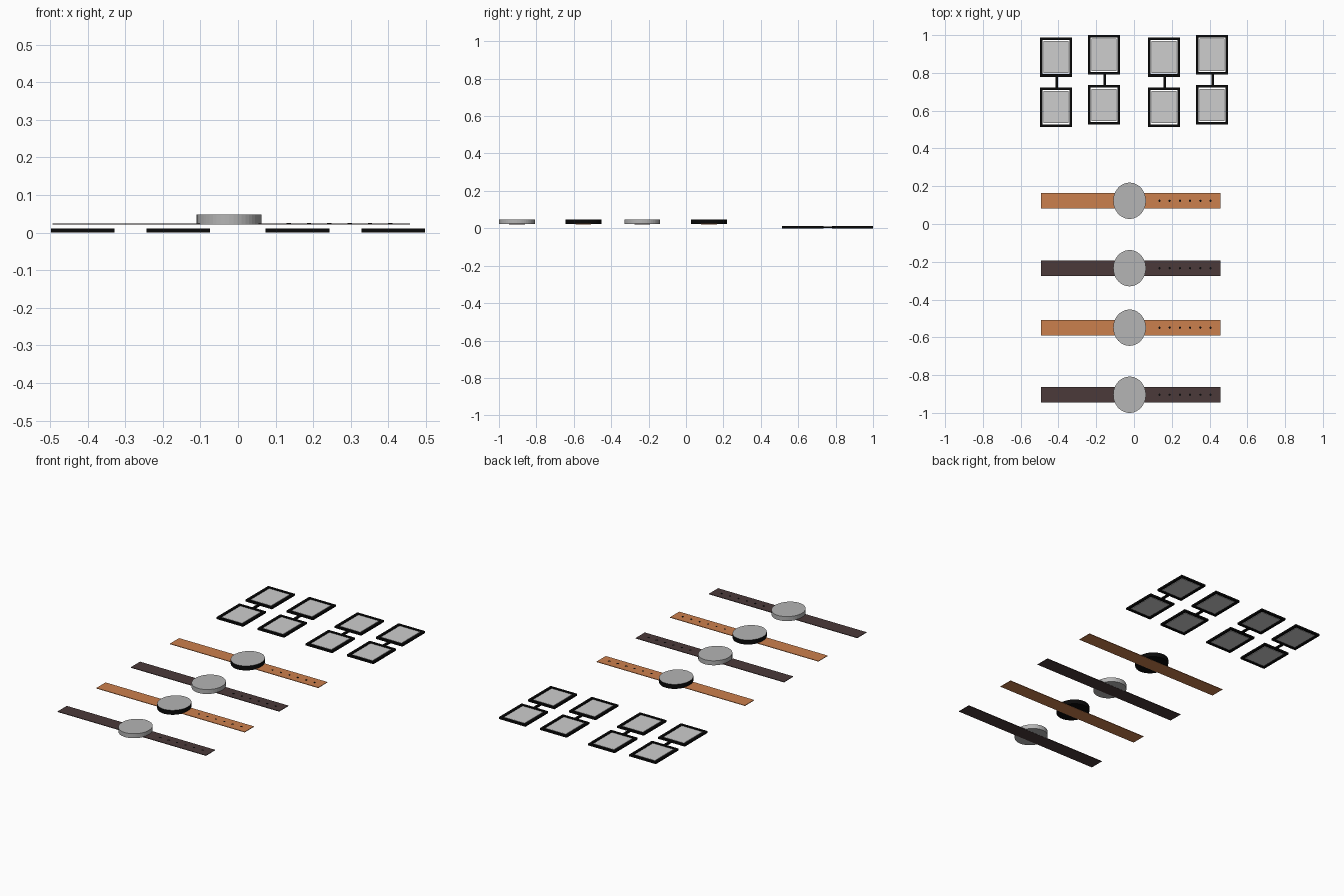
import bpy, bmesh
from mathutils import Matrix

cube = bpy.data.objects.get("Cube")
if cube:
    bpy.data.objects.remove(cube, do_unlink=True)


def material(name, r, g, b):
    m = bpy.data.materials.new(name)
    m.use_nodes = True
    col = (r, g, b, 1)
    m.diffuse_color = col
    bsdf = next(n for n in m.node_tree.nodes if n.type == 'BSDF_PRINCIPLED')
    bsdf.inputs["Base Color"].default_value = col
    return m


TAN = material("tan leather", 0.60, 0.215, 0.074)
BROWN = material("dark brown leather", 0.07, 0.042, 0.042)
SILVER = material("silver", 0.46, 0.46, 0.46)
PANE = material("pale glass", 0.61, 0.61, 0.61)
BLACK = material("black", 0.003, 0.003, 0.003)


def add_object(name, bm, *mats):
    mesh = bpy.data.meshes.new(name)
    bm.to_mesh(mesh)
    bm.free()
    for m in mats:
        mesh.materials.append(m)
    ob = bpy.data.objects.new(name, mesh)
    bpy.context.collection.objects.link(ob)
    return ob


def place(x, y, z, sx, sy, sz):
    return Matrix.Translation((x, y, z)) @ Matrix.Diagonal((sx, sy, sz, 1))


def box(name, x, y, z0, z1, width, depth, mat):
    bm = bmesh.new()
    bmesh.ops.create_cube(bm, size=1, matrix=place(x, y, (z0 + z1) / 2, width, depth, z1 - z0))
    return add_object(name, bm, mat)


# Watch: flat strap, oval case with a silver dial on top, row of strap holes
STRAP_TOP = 0.0245
CASE_X = -0.0235


def watch(name, y, leather, metal):
    box(name + "_strap", -0.018, y, 0.0212, STRAP_TOP, 0.95, 0.084, leather)

    bm = bmesh.new()
    bmesh.ops.create_cone(bm, cap_ends=True, segments=48, radius1=1, radius2=1, depth=1,
                          matrix=place(CASE_X, y, 0.035, 0.0865, 0.096, 0.026))
    for f in bm.faces:
        f.material_index = 1 if f.normal.z > 0.9 else 0
    add_object(name + "_case", bm, metal, SILVER)

    bm = bmesh.new()
    for i in range(6):
        bmesh.ops.create_cone(bm, cap_ends=True, segments=10, radius1=0.006, radius2=0.006,
                              depth=0.001,
                              matrix=Matrix.Translation((0.135 + 0.054 * i, y, STRAP_TOP + 0.0004)))
    add_object(name + "_strap_holes", bm, BLACK)


watch("back_tan_watch", 0.123, TAN, BLACK)
watch("back_brown_watch", -0.234, BROWN, SILVER)
watch("front_tan_watch", -0.549, TAN, BLACK)
watch("front_brown_watch", -0.904, BROWN, SILVER)

# Glasses: two rimmed panes joined by a short bridge
FRAME_W, FRAME_D, RIM, THICK = 0.17, 0.208, 0.019, 0.011


def rim(name, x, y):
    bm = bmesh.new()
    bmesh.ops.create_grid(bm, x_segments=1, y_segments=1, size=0.5,
                          matrix=place(x, y, 0, FRAME_W, FRAME_D, 1))
    middle = bm.faces[:]
    bmesh.ops.inset_region(bm, faces=middle, thickness=RIM, use_boundary=True)
    bmesh.ops.delete(bm, geom=middle, context='FACES')
    ob = add_object(name, bm, BLACK)
    solid = ob.modifiers.new("thickness", 'SOLIDIFY')
    solid.thickness = THICK
    solid.offset = 1


def glasses(name, x, y):
    for side, dy in (("near", -0.1325), ("far", 0.1325)):
        rim(f"{name}_{side}_rim", x, y + dy)
        box(f"{name}_{side}_pane", x, y + dy, 0.002, 0.009,
            FRAME_W - 2 * RIM, FRAME_D - 2 * RIM, PANE)
    box(name + "_bridge", x + 0.004, y, 0.001, 0.01, 0.014, 0.058, BLACK)


for label, x, y in (("first", -0.413, 0.751), ("second", -0.159, 0.7635),
                    ("third", 0.158, 0.751), ("fourth", 0.413, 0.7635)):
    glasses(label + "_glasses", x, y)
